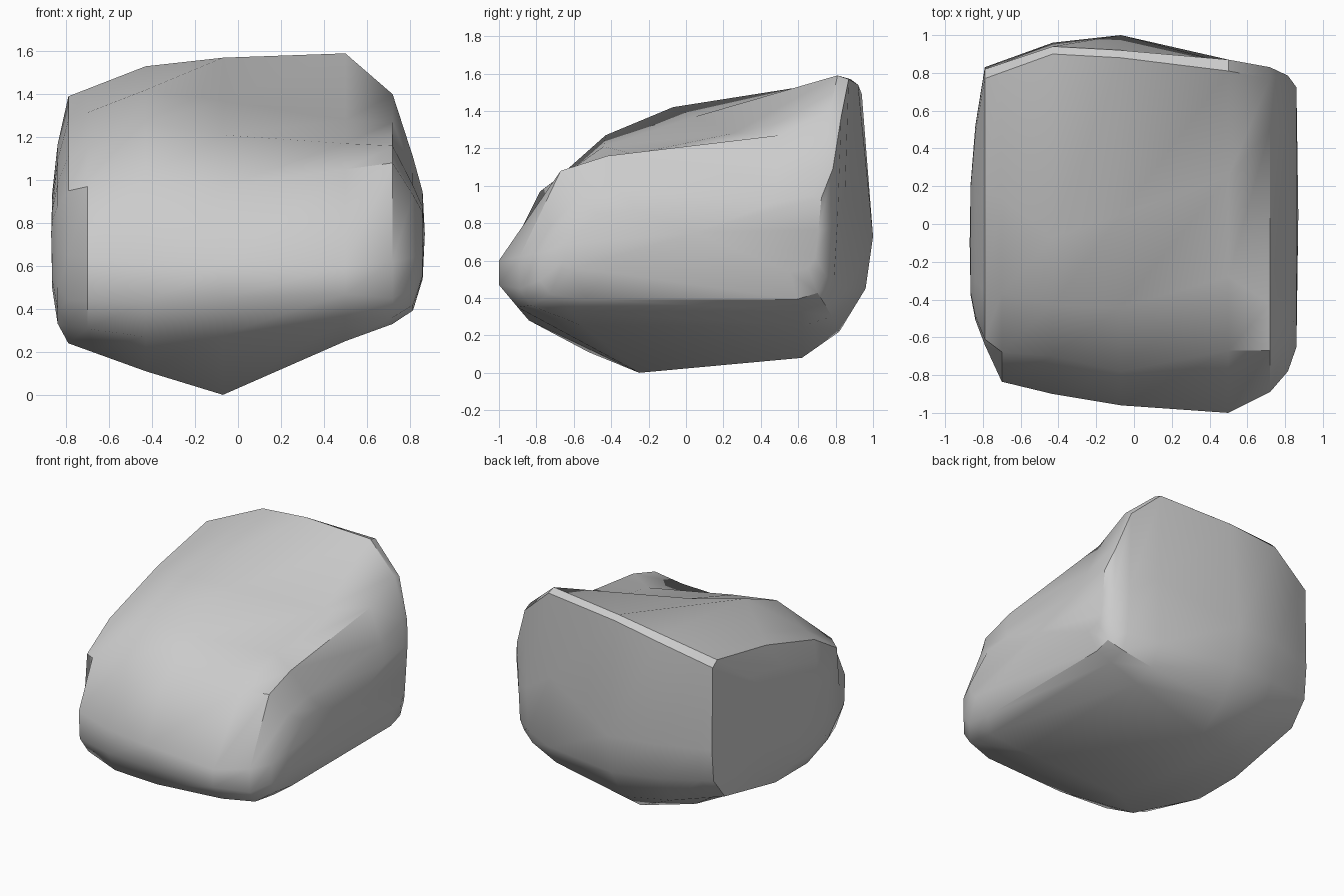
import bpy
import bmesh

default_cube = bpy.data.objects.get("Cube")
if default_cube:
    bpy.data.objects.remove(default_cube, do_unlink=True)

# Stone slices across the width: x, then (y, z) outline points in the order
# keel front, low front, nose low, nose high, brow, crown front, crown middle,
# ridge, ridge back, back middle, back low, heel, keel back
SLICES = [
    (-0.79, [(-.27, .24), (-.5, .32), (-.62, .44), (-.64, .65), (-.61, .95), (-.35, 1.11),
             (.2, 1.28), (.77, 1.39), (.82, 1.35), (.83, .75), (.81, .52), (.68, .36), (.1, .24)]),
    (-0.43, [(-.52, .11), (-.8, .27), (-.89, .43), (-.9, .61), (-.7, 1.03), (-.43, 1.27),
             (-.07, 1.42), (.9, 1.53), (.94, 1.49), (.96, .75), (.91, .48), (.77, .27), (.5, .14)]),
    (-0.07, [(-.25, 0), (-.84, .28), (-.95, .45), (-.96, .61), (-.78, .97), (-.44, 1.21),
             (.05, 1.37), (.88, 1.57), (.92, 1.54), (1, .73), (.96, .45), (.82, .22), (.62, .08)]),
    (0.5, [(-.55, .25), (-.9, .35), (-1, .47), (-1, .6), (-.67, 1.05), (-.28, 1.17),
           (.25, 1.28), (.81, 1.59), (.87, 1.57), (.85, .95), (.87, .45), (.78, .3), (.62, .25)]),
    (0.72, [(-.62, .33), (-.83, .36), (-.89, .45), (-.89, .62), (-.67, 1.08), (-.42, 1.16),
            (.5, 1.27), (.77, 1.4), (.83, 1.37), (.81, .8), (.79, .48), (.74, .37), (.62, .33)]),
]


def shrink(outline, depth, top, bottom, shift):
    """Pull an outline in, with separate scales above and below mid height."""
    return [(y * depth + shift, .75 + (z - .75) * (top if z > .75 else bottom))
            for y, z in outline]


def shoulder(outer, inner):
    """Blend two outlines, swelling the front so its corner stays full."""
    return [(y + (v - y) * (.75 if v < -.6 else .25), z + (w - z) * .25)
            for (y, z), (v, w) in zip(outer, inner)]


def add_ring(bm, x, outline):
    return [bm.verts.new((x, y, z)) for y, z in outline]


def close_end(bm, ring, tip):
    """Fan an end ring to a slightly bulging centre point."""
    centre = bm.verts.new(tip)
    for i, vert in enumerate(ring):
        bm.faces.new((vert, ring[i - 1], centre))


# Rounded side rings outside the slices and a full front corner on the right
right_outline, left_outline = SLICES[0][1], SLICES[-1][1]
sides = [(-.865, shrink(right_outline, .4, .3, .5, -.12)),
         (-.84, shrink(right_outline, .7, .65, .82, -.06)),
         SLICES[0],
         (-.7, shoulder(right_outline, SLICES[1][1]))]
sides += SLICES[1:]
sides += [(.815, shrink(left_outline, .91, .55, .85, .03)),
          (.86, shrink(left_outline, .8, .3, .5, .06))]

bm = bmesh.new()
rings = [add_ring(bm, x, outline) for x, outline in sides]
for first, second in zip(rings, rings[1:]):
    for i in range(len(first)):
        bm.faces.new((first[i - 1], first[i], second[i], second[i - 1]))
close_end(bm, rings[0], (-.87, -.1, .75))
close_end(bm, rings[-1], (.87, .05, .75))
bmesh.ops.recalc_face_normals(bm, faces=bm.faces)

mesh = bpy.data.meshes.new("boulder")
bm.to_mesh(mesh)
bm.free()
boulder = bpy.data.objects.new("boulder", mesh)
bpy.context.collection.objects.link(boulder)

# Plain grey stone
stone = bpy.data.materials.new("stone grey")
stone.use_nodes = True
grey = (.6, .6, .6, 1)
stone.diffuse_color = grey
stone.node_tree.nodes["Principled BSDF"].inputs["Base Color"].default_value = grey
mesh.materials.append(stone)

# Smooth broad planes with crisp broken edges
bpy.ops.object.select_all(action="DESELECT")
boulder.select_set(True)
bpy.context.view_layer.objects.active = boulder
bpy.ops.object.shade_smooth_by_angle(angle=.65)
